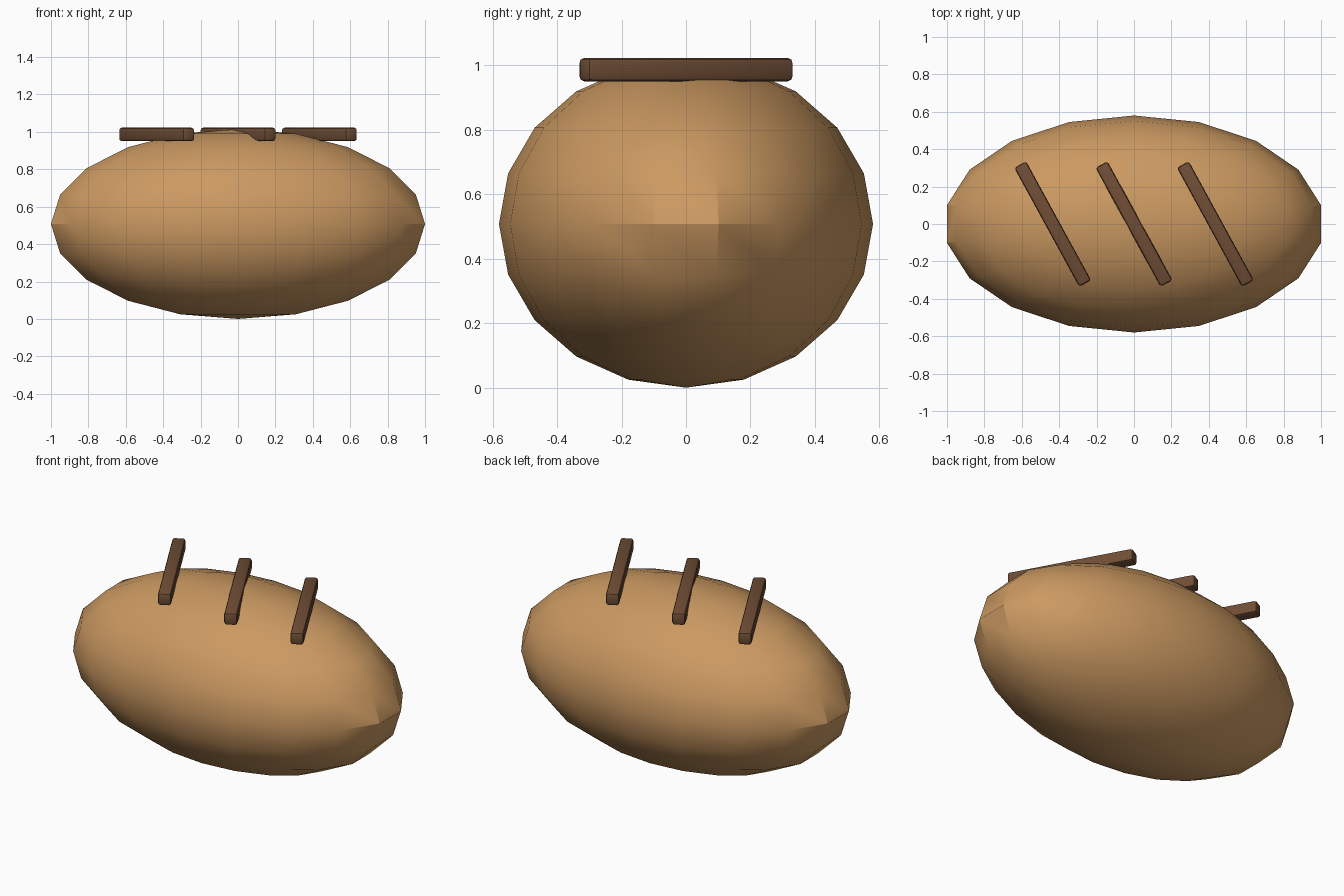
import bpy, bmesh, math
from mathutils import Matrix

cube = bpy.data.objects.get("Cube")
if cube:
    bpy.data.objects.remove(cube, do_unlink=True)


def material(name, rgb):
    m = bpy.data.materials.new(name)
    m.use_nodes = True
    m.diffuse_color = (*rgb, 1)
    bsdf = next(n for n in m.node_tree.nodes if n.type == 'BSDF_PRINCIPLED')
    bsdf.inputs["Base Color"].default_value = (*rgb, 1)
    return m


def finish(bm, name, mat, location, turn=0.0):
    """Turn a bmesh into a smooth-shaded object with crisp edges."""
    mesh = bpy.data.meshes.new(name)
    bm.to_mesh(mesh)
    bm.free()
    mesh.materials.append(mat)
    obj = bpy.data.objects.new(name, mesh)
    bpy.context.collection.objects.link(obj)
    obj.location = location
    obj.rotation_euler.z = turn
    bpy.ops.object.select_all(action='DESELECT')
    obj.select_set(True)
    bpy.context.view_layer.objects.active = obj
    bpy.ops.object.shade_smooth_by_angle(angle=math.radians(30))
    return obj


crust = material("golden crust", (0.6, 0.32, 0.12))
dark = material("dark brown", (0.16, 0.075, 0.036))

# Loaf: a stretched low-poly sphere
RX, RY, RZ = 1.0154, 0.58, 0.5077
bm = bmesh.new()
bmesh.ops.create_uvsphere(bm, u_segments=18, v_segments=10, radius=1.0,
                          matrix=Matrix.Diagonal((RX, RY, RZ, 1)))
finish(bm, "loaf", crust, (0, 0, RZ))

# Three slanted score marks across the top
SIZE, LENGTH, TOP = 0.0725, 0.725, 1.0226
for name, x in (("right_score", -0.435), ("middle_score", 0), ("left_score", 0.435)):
    bm = bmesh.new()
    bmesh.ops.create_cube(bm, size=1, matrix=Matrix.Diagonal((SIZE, LENGTH, SIZE, 1)))
    bmesh.ops.bevel(bm, geom=bm.edges[:], offset=0.0145, segments=2,
                    profile=0.5, affect='EDGES')
    finish(bm, name, dark, (x, 0, TOP - SIZE / 2), 0.5)
